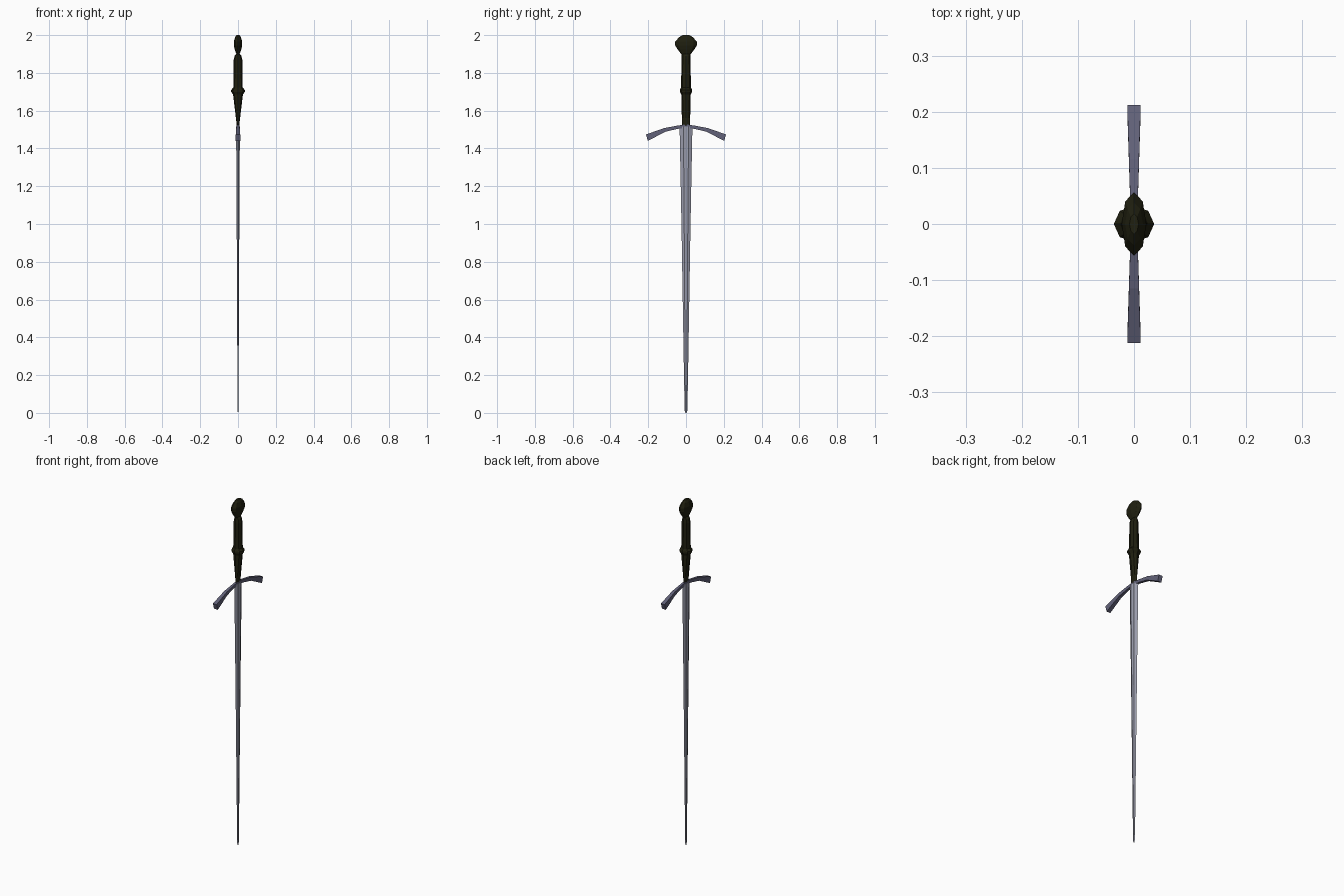
import bpy, bmesh, math

if "Cube" in bpy.data.objects:
    bpy.data.objects.remove(bpy.data.objects["Cube"])


def material(name, rgb):
    m = bpy.data.materials.new(name)
    m.diffuse_color = (*rgb, 1)
    m.use_nodes = True
    m.node_tree.nodes["Principled BSDF"].inputs["Base Color"].default_value = m.diffuse_color
    return m


steel = material("blade steel", (0.33, 0.34, 0.42))
dark_steel = material("guard steel", (0.12, 0.12, 0.19))
leather = material("dark leather", (0.014, 0.014, 0.005))


def loft(name, rings, mat):
    """Skin a list of point rings into a closed, flat-shaded solid."""
    bm = bmesh.new()
    loops = [[bm.verts.new(p) for p in ring] for ring in rings]
    n = len(loops[0])
    for a, b in zip(loops, loops[1:]):
        for i in range(n):
            j = (i + 1) % n
            bm.faces.new((a[i], a[j], b[j], b[i]))
    bm.faces.new(loops[0][::-1])
    bm.faces.new(loops[-1])
    bmesh.ops.recalc_face_normals(bm, faces=bm.faces)
    me = bpy.data.meshes.new(name)
    bm.to_mesh(me)
    bm.free()
    me.materials.append(mat)
    ob = bpy.data.objects.new(name, me)
    bpy.context.collection.objects.link(ob)
    return ob


def oval(z, rx, ry, n=8):
    return [(rx * math.cos(2 * math.pi * i / n), ry * math.sin(2 * math.pi * i / n), z)
            for i in range(n)]


# Blade: tapering section with bevelled edges and a shallow fuller
def blade_ring(z, t, w):
    return [(0, w, z), (-t, 0.4 * w, z), (-0.75 * t, 0, z), (-t, -0.4 * w, z),
            (0, -w, z), (t, -0.4 * w, z), (0.75 * t, 0, z), (t, 0.4 * w, z)]


loft("blade", [blade_ring(*r) for r in (
    (0.0, 0.001, 0.003), (0.012, 0.002, 0.007), (0.15, 0.003, 0.010),
    (1.0, 0.007, 0.024), (1.515, 0.010, 0.034))], steel)

# Cross-guard: arched bar flaring towards both ends
# (y top, z top, y bottom, z bottom, half depth)
half = [(0.05, 1.520, 0.047, 1.503, 0.007), (0.115, 1.508, 0.108, 1.489, 0.009),
        (0.212, 1.474, 0.202, 1.440, 0.012)]
stations = [(-a, b, -c, d, e) for a, b, c, d, e in reversed(half)]
stations += [(0, 1.528, 0, 1.510, 0.006)] + half
loft("cross_guard", [[(-d, yt, zt), (d, yt, zt), (d, yb, zb), (-d, yb, zb)]
                     for yt, zt, yb, zb, d in stations], dark_steel)

# Grip: widening upward with a raised ring part way
loft("grip", [oval(*r) for r in (
    (1.518, 0.006, 0.022), (1.56, 0.011, 0.022), (1.685, 0.026, 0.025),
    (1.70, 0.036, 0.033), (1.71, 0.036, 0.033), (1.722, 0.025, 0.026),
    (1.87, 0.023, 0.024), (1.89, 0.018, 0.023), (1.902, 0.008, 0.023))], leather)

# Pommel: flattened faceted knob
loft("pommel", [oval(*r) for r in (
    (1.898, 0.008, 0.024), (1.925, 0.018, 0.045), (1.945, 0.022, 0.057),
    (1.965, 0.022, 0.057), (1.988, 0.016, 0.038), (2.0, 0.008, 0.018))], leather)
